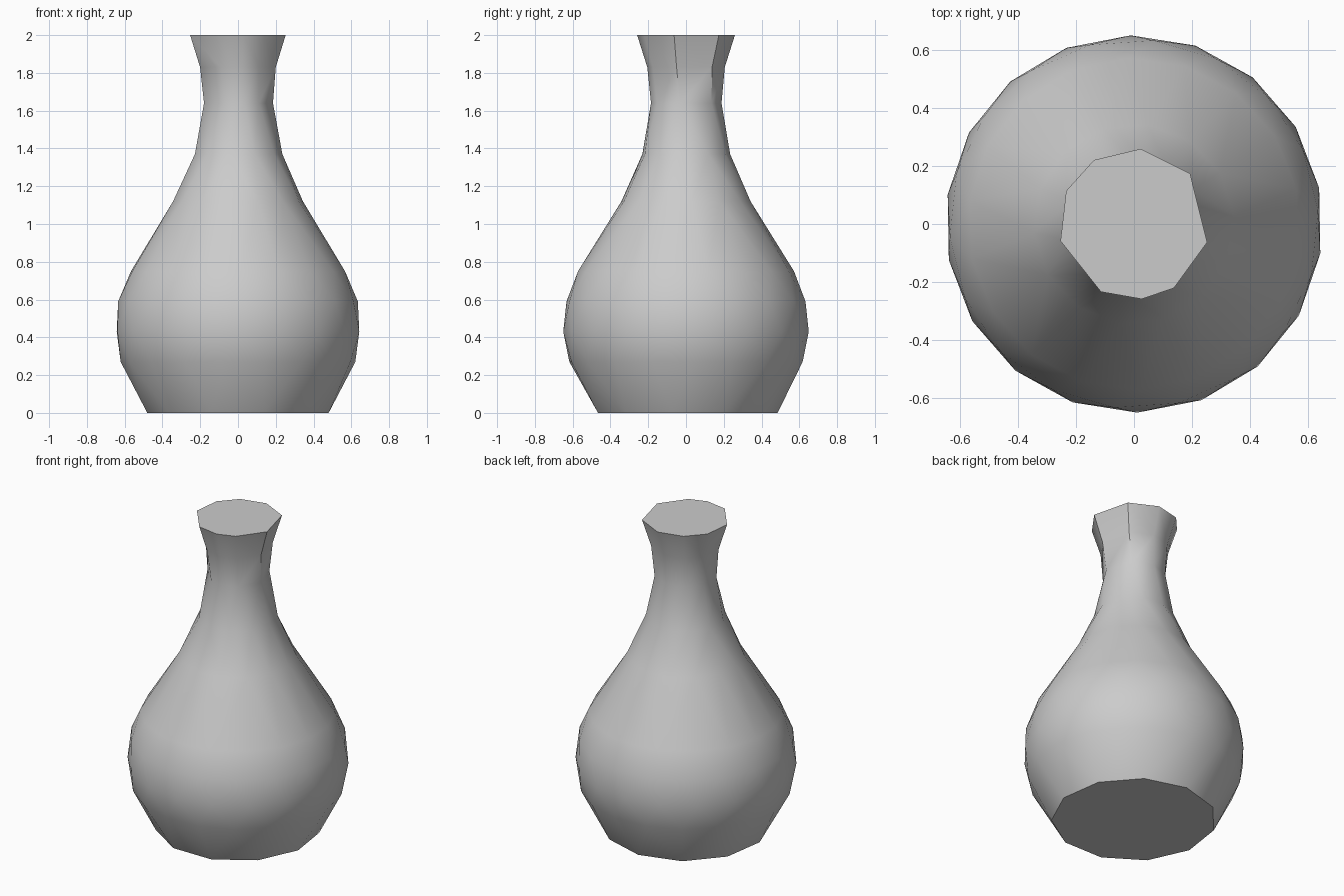
import bpy, bmesh
from math import radians, cos, sin, pi

cube = bpy.data.objects.get("Cube")
if cube:
    bpy.data.objects.remove(cube, do_unlink=True)

clay = bpy.data.materials.new("light grey clay")
clay.use_nodes = True
colour = (0.6, 0.6, 0.6, 1)
clay.diffuse_color = colour
clay.node_tree.nodes["Principled BSDF"].inputs["Base Color"].default_value = colour

# Uneven nine-sided mouth: corner directions in degrees
MOUTH = [-167, -116, -84, -58, -14, 42, 85, 122, 154]


def even(count, phase):
    return [phase - 180 + 360 * i / count for i in range(count)]


def ring(bm, z, radius, angles):
    return [(radians(a), bm.verts.new((radius * cos(radians(a)), radius * sin(radians(a)), z)))
            for a in angles]


def stitch(bm, low, high):
    """Join two rings of any corner counts with a band of triangles."""
    i = j = 0
    a, b = len(low), len(high)

    def angle(r, k):
        return r[k % len(r)][0] + 2 * pi * (k // len(r))

    while i < a or j < b:
        p, q = low[i % a][1], high[j % b][1]
        if j >= b or (i < a and angle(low, i + 1) + angle(low, i)
                      <= angle(high, j + 1) + angle(high, j)):
            i += 1
            bm.faces.new((p, low[i % a][1], q))
        else:
            j += 1
            bm.faces.new((p, high[j % b][1], q))


# Body and neck: height, radius, corner directions
levels = [
    (0.00, 0.485, even(11, 8)),
    (0.27, 0.622, even(18, 3)),
    (0.43, 0.650, even(18, 11)),
    (0.59, 0.636, even(18, 4)),
    (0.75, 0.572, even(18, 12)),
    (1.12, 0.345, even(14, 5)),
    (1.37, 0.235, even(11, 14)),
    (1.64, 0.188, [a + 4 for a in MOUTH]),
    (1.83, 0.206, MOUTH),
    (2.00, 0.260, MOUTH),
]
bm = bmesh.new()
rings = [ring(bm, *level) for level in levels]
for low, high in zip(rings, rings[1:]):
    stitch(bm, low, high)

# Flat base and closed mouth
bm.faces.new([v for _, v in reversed(rings[0])])
bm.faces.new([v for _, v in rings[-1]])
bmesh.ops.recalc_face_normals(bm, faces=bm.faces)

mesh = bpy.data.meshes.new("vase")
bm.to_mesh(mesh)
bm.free()
mesh.materials.append(clay)
vase = bpy.data.objects.new("vase", mesh)
bpy.context.collection.objects.link(vase)
bpy.ops.object.select_all(action="DESELECT")
vase.select_set(True)
bpy.context.view_layer.objects.active = vase
bpy.ops.object.shade_smooth_by_angle(angle=radians(42))
